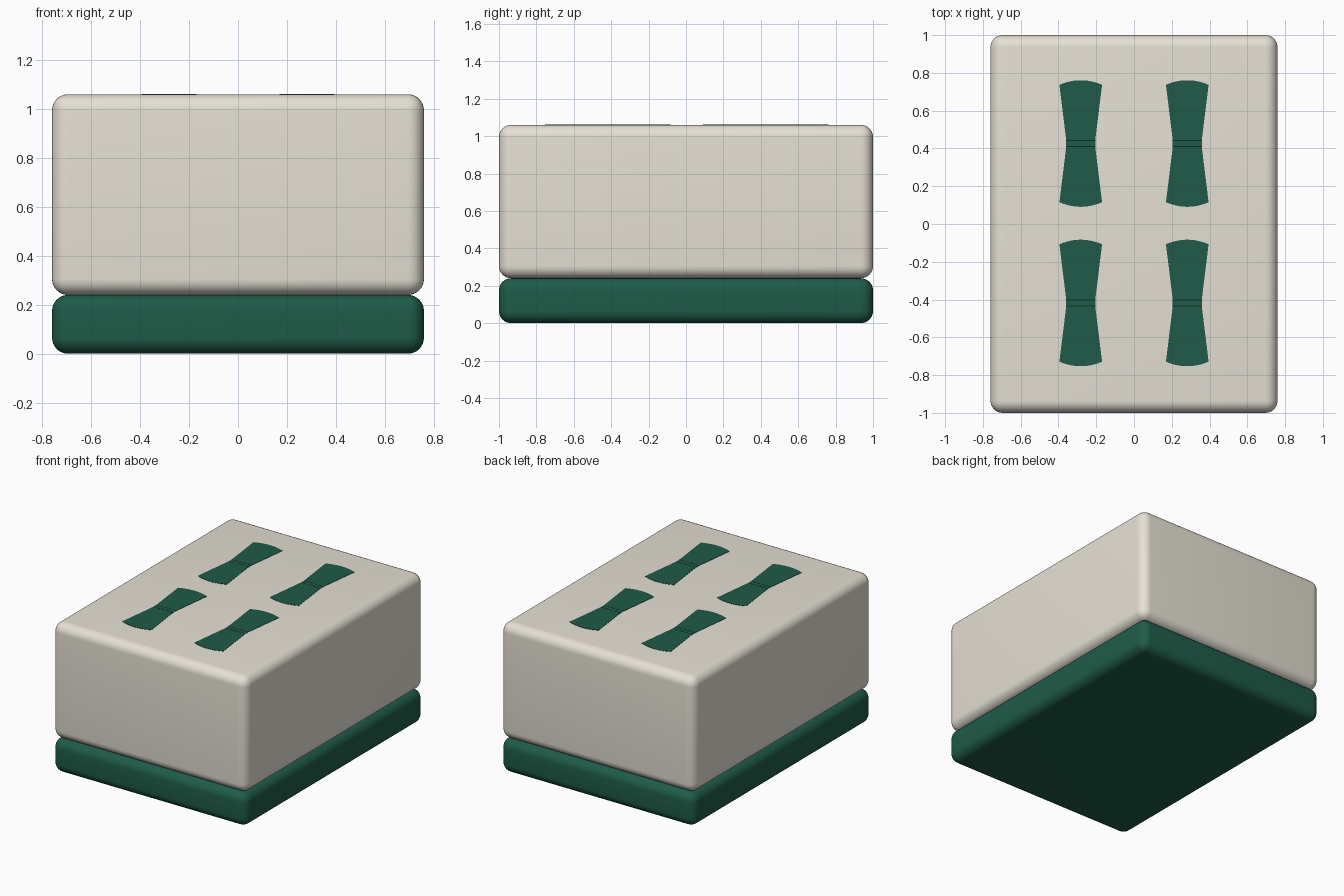
import bpy, bmesh, math

if "Cube" in bpy.data.objects:
    bpy.data.objects.remove(bpy.data.objects["Cube"])

def material(name, rgb):
    m = bpy.data.materials.new(name)
    m.diffuse_color = (*rgb, 1)
    m.use_nodes = True
    m.node_tree.nodes["Principled BSDF"].inputs["Base Color"].default_value = m.diffuse_color
    return m

cream = material("cream", (0.79, 0.75, 0.66))
green = material("green", (0.013, 0.105, 0.065))
dark = material("dark_green", (0.003, 0.03, 0.018))

def rounded_slab(name, z0, z1, mat, radius=0.065):
    bpy.ops.mesh.primitive_cube_add(size=1, location=(0, 0, (z0 + z1) / 2))
    ob = bpy.context.object
    ob.name = name
    ob.scale = (1.52, 2.0, z1 - z0)
    bpy.ops.object.transform_apply(location=False, rotation=False, scale=True)
    bev = ob.modifiers.new("round_edges", 'BEVEL')
    bev.width, bev.segments, bev.limit_method = radius, 8, 'NONE'
    ob.data.materials.append(mat)
    bpy.ops.object.shade_smooth()
    return ob

# Two-layer tile body
rounded_slab("tile_back", 0.0, 0.24, green)
rounded_slab("tile_front", 0.24, 1.06, cream)

WAIST, FLARE, HALF, TIP, BAND = 0.077, 0.113, 0.311, 0.335, 0.016
LINE = 0.003

def add_prism(bm, pts, z0, z1, mat_index):
    base = bm.faces.new([bm.verts.new((x, y, z0)) for x, y in pts])
    ext = bmesh.ops.extrude_face_region(bm, geom=[base])["geom"]
    bmesh.ops.translate(bm, vec=(0, 0, z1 - z0),
                        verts=[v for v in ext if isinstance(v, bmesh.types.BMVert)])
    for f in bm.faces:
        if not f.tag:
            f.material_index, f.tag = mat_index, True

def rect(y0, y1):
    return [(-WAIST, y0), (WAIST, y0), (WAIST, y1), (-WAIST, y1)]

# Stick inlay: two flared halves, a waist band and two dark joint lines
def stick_mesh():
    bm = bmesh.new()
    z0, z1 = 1.05, 1.062
    y_in = BAND + LINE
    for s in (1, -1):
        pts = [(-WAIST, s * y_in), (WAIST, s * y_in)]
        for i in range(13):
            t = 1 - i / 6
            pts.append((FLARE * t, s * (HALF + (TIP - HALF) * (1 - t * t))))
        add_prism(bm, pts, z0, z1, 0)
        add_prism(bm, rect(s * (BAND - LINE), s * y_in), z0, z1 - 0.0005, 1)
    add_prism(bm, rect(-BAND + LINE, BAND - LINE), z0, z1, 0)
    bmesh.ops.recalc_face_normals(bm, faces=bm.faces)
    me = bpy.data.meshes.new("stick_inlay")
    bm.to_mesh(me)
    bm.free()
    me.materials.append(green)
    me.materials.append(dark)
    return me

# Two by two grid of sticks
mesh = stick_mesh()
for row, y in (("upper", 0.426), ("lower", -0.418)):
    for side, x in (("left", -0.282), ("right", 0.282)):
        ob = bpy.data.objects.new(f"{row}_{side}_stick", mesh)
        ob.location = (x, y, 0)
        bpy.context.collection.objects.link(ob)
